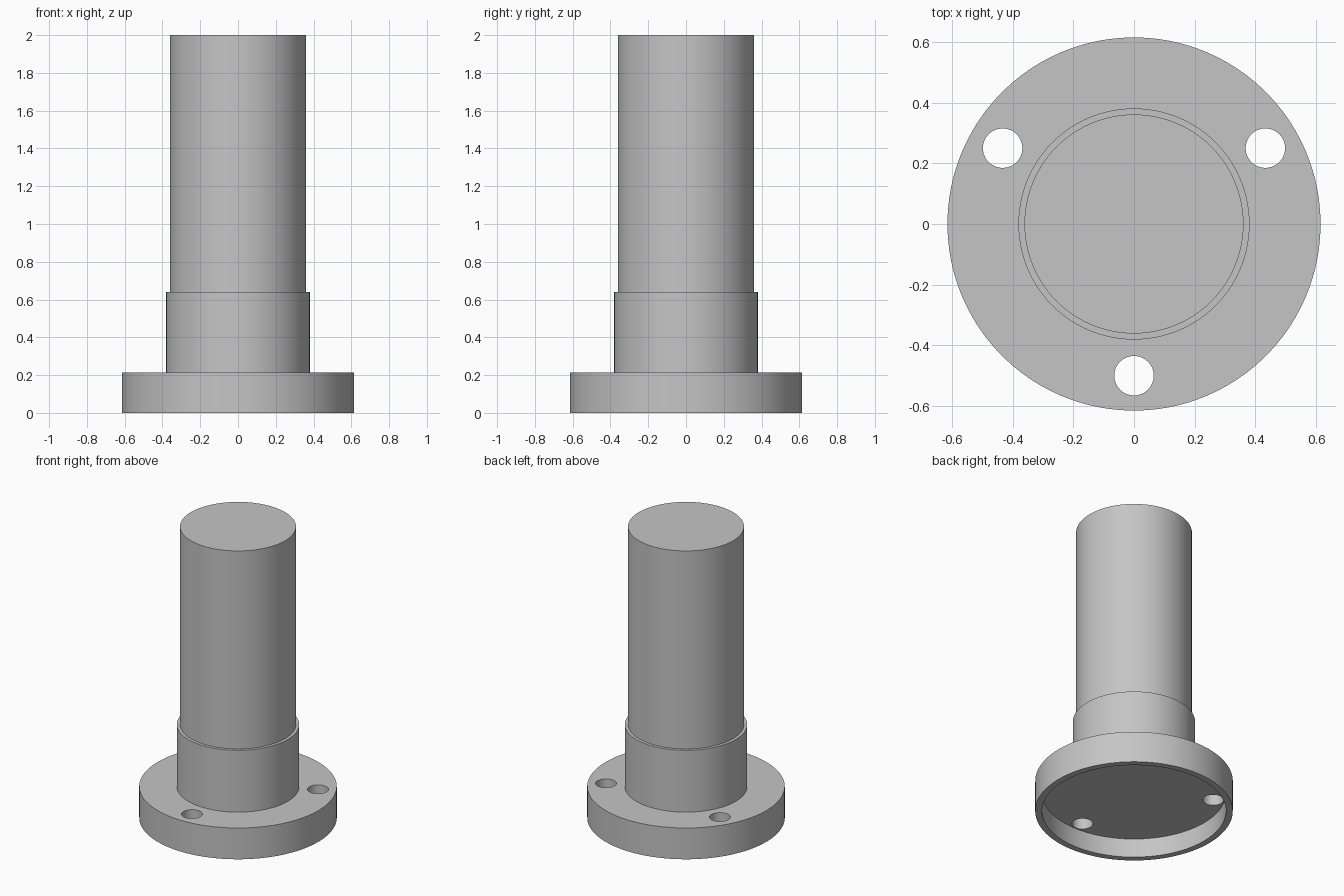
import bpy
import bmesh
import math
from mathutils import Matrix, Vector

SEGMENTS = 96

cube = bpy.data.objects.get("Cube")
if cube:
    bpy.data.objects.remove(cube, do_unlink=True)

# Plain grey metal
grey = bpy.data.materials.new("grey metal")
grey.use_nodes = True
colour = (0.56, 0.56, 0.56, 1)
grey.diffuse_color = colour
grey.node_tree.nodes["Principled BSDF"].inputs["Base Color"].default_value = colour


def add_object(name, bm):
    mesh = bpy.data.meshes.new(name)
    bm.to_mesh(mesh)
    bm.free()
    mesh.materials.append(grey)
    obj = bpy.data.objects.new(name, mesh)
    bpy.context.collection.objects.link(obj)
    return obj


def lathe(name, profile):
    """Spin an (r, z) profile about z and cap both open ends with flat discs."""
    bm = bmesh.new()
    verts = [bm.verts.new((r, 0, z)) for r, z in profile]
    edges = [bm.edges.new(pair) for pair in zip(verts, verts[1:])]
    bmesh.ops.spin(bm, geom=verts + edges, axis=(0, 0, 1), cent=(0, 0, 0),
                   angle=math.tau, steps=SEGMENTS)
    bmesh.ops.remove_doubles(bm, verts=bm.verts, dist=0.0001)
    bmesh.ops.holes_fill(bm, edges=[e for e in bm.edges if e.is_boundary], sides=0)
    bmesh.ops.recalc_face_normals(bm, faces=bm.faces)
    return add_object(name, bm)


# Body: recessed flange, short collar and tall solid post
flange_r, recess_r, collar_r, post_r = 0.615, 0.573, 0.381, 0.361
recess_z, flange_z, collar_z, top_z = 0.13, 0.215, 0.64, 2.0
body = lathe("flanged_post", [
    (recess_r, recess_z), (recess_r, 0), (flange_r, 0), (flange_r, flange_z),
    (collar_r, flange_z), (collar_r, collar_z), (post_r, collar_z), (post_r, top_z),
])

# Three evenly spaced bolt holes, one of them at the front
bm = bmesh.new()
for i in range(3):
    turn = Matrix.Rotation(i * math.tau / 3, 4, "Z")
    place = turn @ Matrix.Translation(Vector((0, -0.5, flange_z)))
    bmesh.ops.create_cone(bm, cap_ends=True, segments=48, radius1=0.065,
                          radius2=0.065, depth=0.3, matrix=place)
cutter = add_object("bolt_hole_cutter", bm)
cutter.hide_render = True

cut = body.modifiers.new("bolt holes", "BOOLEAN")
cut.operation = "DIFFERENCE"
cut.solver = "EXACT"
cut.object = cutter

bpy.ops.object.select_all(action="DESELECT")
body.select_set(True)
bpy.context.view_layer.objects.active = body
bpy.ops.object.modifier_apply(modifier=cut.name)
bpy.data.objects.remove(cutter, do_unlink=True)

# Smooth round walls with crisp rims
bpy.ops.object.shade_smooth_by_angle(angle=math.radians(30))
